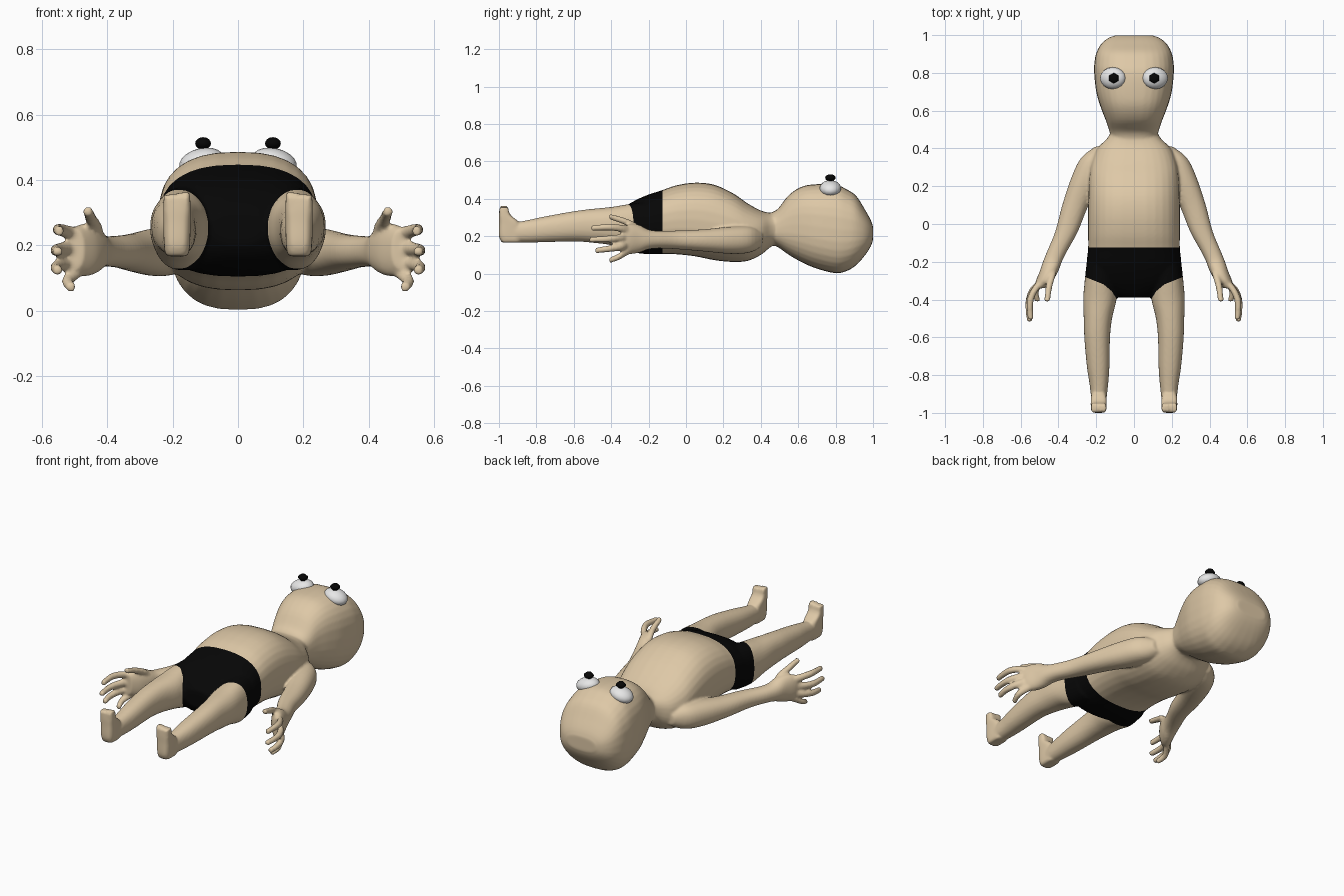
import bpy, bmesh, math

if "Cube" in bpy.data.objects:
    bpy.data.objects.remove(bpy.data.objects["Cube"])


def material(name, rgb):
    m = bpy.data.materials.new(name)
    m.diffuse_color = (*rgb, 1)
    m.use_nodes = True
    m.node_tree.nodes["Principled BSDF"].inputs["Base Color"].default_value = m.diffuse_color
    return m


SKIN = material("tan skin", (0.73, 0.58, 0.385))
BLACK = material("black", (0.002, 0.002, 0.002))
WHITE = material("eye white", (0.82, 0.82, 0.82))


def catmull(a, b, c, d, t):
    return tuple(0.5 * (2 * q + (r - p) * t + (2 * p - 5 * q + 4 * r - s) * t * t
                        + (3 * q - p - 3 * r + s) * t ** 3)
                 for p, q, r, s in zip(a, b, c, d))


def loft(bm, rows, side=1, power=2.0, upright=False, steps=4, n=32):
    """Closed loft of rounded sections: (position, centre x, half width, low, high).
    Runs along y, or along z if upright."""
    secs = []
    for i in range(len(rows) - 1):
        a, b = rows[max(i - 1, 0)], rows[i]
        c, d = rows[i + 1], rows[min(i + 2, len(rows) - 1)]
        secs += [catmull(a, b, c, d, k / steps) for k in range(steps)]
    secs.append(rows[-1])
    rings = []
    for pos, cx, rx, lo, hi in secs:
        ring = []
        for k in range(n):
            t = 2 * math.pi * k / n
            c, s = math.cos(t), math.sin(t)
            u = side * (cx + rx * math.copysign(abs(c) ** (2 / power), c))
            v = (lo + hi) / 2 + (hi - lo) / 2 * math.copysign(abs(s) ** (2 / power), s)
            ring.append(bm.verts.new((u, v, pos) if upright else (u, pos, v)))
        rings.append(ring)
    faces = [bm.faces.new(rings[0]), bm.faces.new(rings[-1])]
    for r, q in zip(rings, rings[1:]):
        for k in range(n):
            j = (k + 1) % n
            faces.append(bm.faces.new((r[k], r[j], q[j], q[k])))
    bmesh.ops.recalc_face_normals(bm, faces=faces)


bm = bmesh.new()

# head
loft(bm, [(0.45, 0, .120, .155, .325), (0.49, 0, .130, .142, .345), (0.55, 0, .150, .10, .42),
          (0.62, 0, .177, .06, .465), (0.70, 0, .200, .026, .478), (0.80, 0, .211, .002, .475),
          (0.86, 0, .209, .014, .45), (0.91, 0, .198, .045, .415), (0.955, 0, .172, .095, .345),
          (0.985, 0, .135, .14, .292), (0.999, 0, .095, .175, .255)], power=2.6)

# torso
loft(bm, [(0.49, 0, .120, .16, .325), (0.45, 0, .145, .14, .325), (0.40, 0, .195, .10, .337),
          (0.33, 0, .225, .068, .375), (0.25, 0, .238, .062, .43), (0.15, 0, .242, .072, .475),
          (0.05, 0, .243, .092, .486), (-0.05, 0, .243, .103, .472), (-0.13, 0, .243, .105, .445),
          (-0.22, 0, .250, .105, .415), (-0.30, 0, .225, .12, .375), (-0.36, 0, .14, .16, .33),
          (-0.388, 0, .08, .20, .30)], power=2.5)

FINGERS = [  # (y, x, z) joints
    [(-.29, .475, .225), (-.34, .52, .24), (-.41, .55, .248), (-.505, .547, .243)],
    [(-.30, .48, .195), (-.35, .53, .19), (-.42, .557, .185), (-.517, .552, .18)],
    [(-.30, .48, .16), (-.34, .53, .145), (-.41, .557, .133), (-.485, .552, .123)],
    [(-.28, .47, .14), (-.32, .50, .115), (-.36, .522, .09), (-.41, .51, .07)],
    [(-.22, .43, .20), (-.27, .435, .25), (-.33, .45, .28), (-.41, .46, .305)],
]

for side in (1, -1):
    # arm and palm
    loft(bm, [(.41, .165, .04, .15, .22), (.35, .205, .075, .115, .25), (.25, .245, .085, .105, .252),
              (.10, .31, .070, .118, .237), (-.04, .357, .060, .13, .23), (-.14, .405, .053, .135, .228),
              (-.20, .432, .050, .13, .235), (-.25, .450, .049, .112, .26), (-.30, .475, .044, .105, .265),
              (-.34, .500, .028, .125, .25)], side, 2.2)
    # fingers and thumb
    for joints in FINGERS:
        rows = [(y, x, r, z - r, z + r) for (y, x, z), r in zip(joints, (.024, .021, .018, .015))]
        loft(bm, rows, side, n=16)
    # leg
    loft(bm, [(-.20, .15, .10, .125, .385), (-.30, .175, .086, .125, .372), (-.40, .181, .088, .152, .356),
              (-.50, .191, .075, .165, .346), (-.60, .195, .068, .172, .333), (-.75, .190, .060, .168, .306),
              (-.85, .186, .049, .166, .285), (-.93, .186, .040, .168, .27)], side, 2.3)
    # foot, pointing up
    loft(bm, [(.166, .187, .034, -.985, -.89), (.20, .187, .040, -1.0, -.875), (.27, .187, .042, -1.0, -.89),
              (.31, .187, .042, -1.0, -.935), (.345, .187, .041, -.998, -.952)], side, 3.5, True)
    # toes
    for k in range(4):
        x, top = .157 + .02 * k, .363 - .003 * k
        loft(bm, [(.32, x, .011, -.998, -.945), (.35, x, .011, -.998, -.948),
                  (top, x, .007, -.992, -.956)], side, 2.2, True, n=12)

# fuse the parts into one smooth skin
mesh = bpy.data.meshes.new("body")
bm.to_mesh(mesh)
bm.free()
rough = bpy.data.objects.new("rough_body", mesh)
bpy.context.collection.objects.link(rough)
rm = rough.modifiers.new("fuse", 'REMESH')
rm.mode = 'VOXEL'
rm.voxel_size = 0.0075
sm = rough.modifiers.new("soften", 'SMOOTH')
sm.factor = 0.5
sm.iterations = 4
graph = bpy.context.evaluated_depsgraph_get()
skin = bpy.data.meshes.new_from_object(rough.evaluated_get(graph))
bpy.data.objects.remove(rough)
skin.materials.clear()
skin.materials.append(SKIN)
skin.materials.append(BLACK)

# shorts: cut the waist and the leg openings, then colour the faces between
WAIST = -0.125
LEG_LINE = [(.09, -.40), (.118, -.355), (.16, -.32), (.26, -.28)]
bm = bmesh.new()
bm.from_mesh(skin)


def cut(point, normal):
    faces = [f for f in bm.faces if -.45 < f.calc_center_median().y < -.08]
    geom = set(faces)
    for f in faces:
        geom.update(f.edges)
        geom.update(f.verts)
    bmesh.ops.bisect_plane(bm, geom=list(geom), dist=1e-5, plane_co=point, plane_no=normal)


cut((0, WAIST, 0), (0, 1, 0))
for (x0, y0), (x1, y1) in zip(LEG_LINE, LEG_LINE[1:]):
    for side in (1, -1):
        cut((side * x0, y0, 0), (side * (y0 - y1), x1 - x0, 0))


def in_shorts(c):
    if c.y > WAIST or abs(c.x) > .30:
        return False
    lines = [y0 + (abs(c.x) - x0) * (y1 - y0) / (x1 - x0)
             for (x0, y0), (x1, y1) in zip(LEG_LINE, LEG_LINE[1:])]
    return c.y > min(lines)


for f in bm.faces:
    f.smooth = True
    f.material_index = int(in_shorts(f.calc_center_median()))
bm.to_mesh(skin)
bm.free()
body = bpy.data.objects.new("body", skin)
bpy.context.collection.objects.link(body)


def ball(name, loc, size, tilt, mat, segs, rings):
    bpy.ops.mesh.primitive_uv_sphere_add(segments=segs, ring_count=rings, location=loc,
                                         rotation=(0, tilt, 0))
    o = bpy.context.object
    o.name = name
    o.scale = size
    o.data.materials.append(mat)
    bpy.ops.object.shade_smooth()


# eyes
for side, label in ((1, "left"), (-1, "right")):
    ball(label + "_eye", (side * .112, .772, .455), (.070, .058, .042), side * .25, WHITE, 16, 10)
    ball(label + "_pupil", (side * .107, .772, .512), (.028, .028, .019), 0, BLACK, 6, 8)
